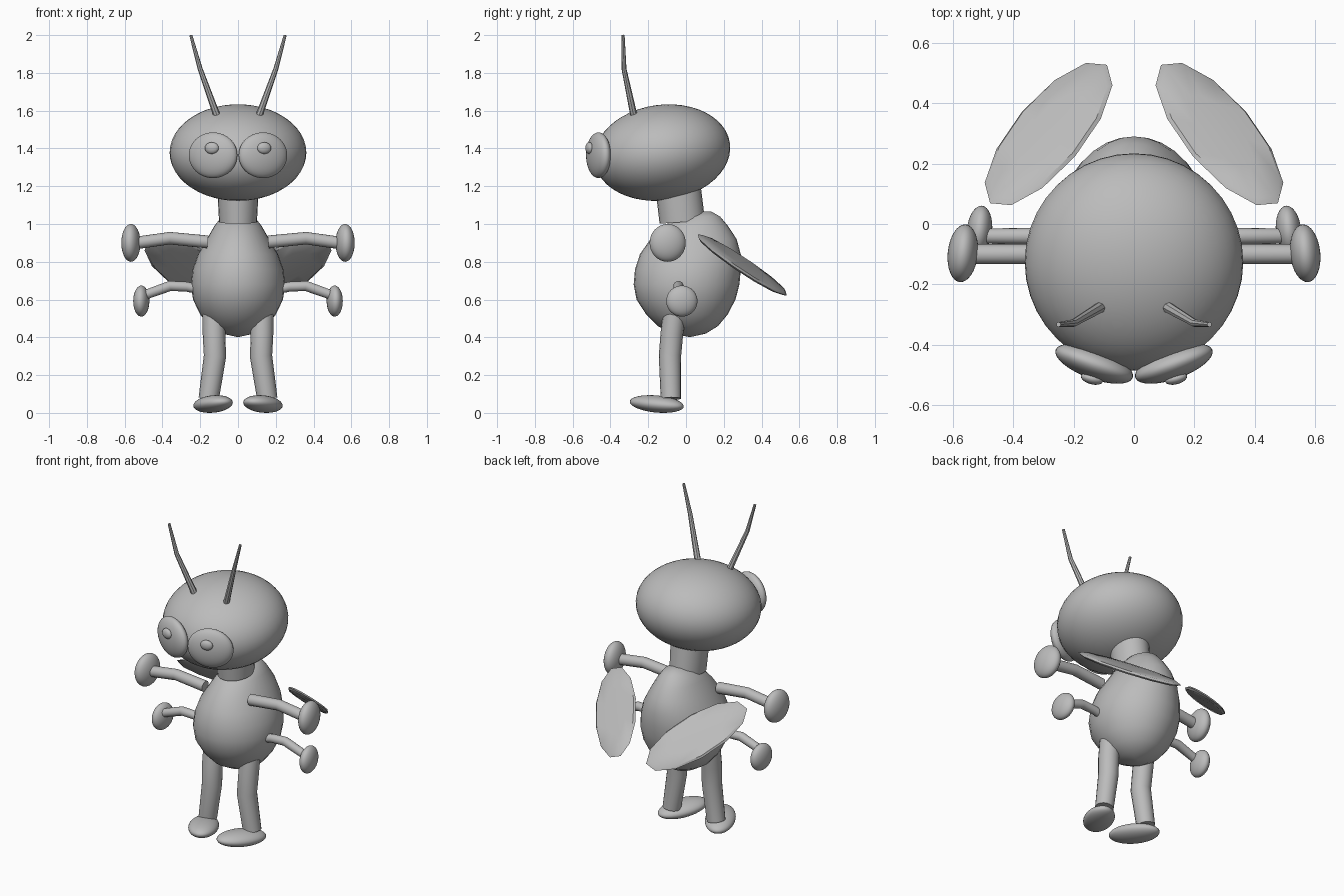
import bpy, math
from mathutils import Vector, Matrix, Euler

if "Cube" in bpy.data.objects:
    bpy.data.objects.remove(bpy.data.objects["Cube"])

GREY = bpy.data.materials.new("plain_grey")
GREY.diffuse_color = (0.5, 0.5, 0.5, 1)
GREY.use_nodes = True
GREY.node_tree.nodes["Principled BSDF"].inputs["Base Color"].default_value = GREY.diffuse_color


def finish(name, verts, faces, angle=40):
    me = bpy.data.meshes.new(name)
    me.from_pydata([tuple(v) for v in verts], [], faces)
    me.materials.append(GREY)
    ob = bpy.data.objects.new(name, me)
    bpy.context.collection.objects.link(ob)
    bpy.ops.object.select_all(action='DESELECT')
    ob.select_set(True)
    bpy.context.view_layer.objects.active = ob
    bpy.ops.object.mode_set(mode='EDIT')
    bpy.ops.mesh.select_all(action='SELECT')
    bpy.ops.mesh.normals_make_consistent(inside=False)
    bpy.ops.object.mode_set(mode='OBJECT')
    bpy.ops.object.shade_smooth_by_angle(angle=math.radians(angle))
    return ob


def loft(name, rings, angle=40):
    """Join equal rings of points into a closed skin with capped ends."""
    n = len(rings[0])
    verts = [p for ring in rings for p in ring]
    faces = [(k * n + i, k * n + (i + 1) % n, (k + 1) * n + (i + 1) % n, (k + 1) * n + i)
             for k in range(len(rings) - 1) for i in range(n)]
    faces += [tuple(range(n)), tuple(range(len(verts) - n, len(verts)))]
    return finish(name, verts, faces, angle)


def circle(n):
    return [(math.cos(2 * math.pi * i / n), math.sin(2 * math.pi * i / n)) for i in range(n)]


def ellipsoid(name, centre, radii, rot=(0, 0, 0), seg=32, rows=20):
    bpy.ops.mesh.primitive_uv_sphere_add(segments=seg, ring_count=rows, radius=1)
    ob = bpy.context.object
    ob.name = name
    turn = Euler([math.radians(a) for a in rot]).to_matrix().to_4x4()
    ob.data.transform(Matrix.Translation(centre) @ turn @ Matrix.Diagonal((*radii, 1)))
    ob.data.materials.append(GREY)
    bpy.ops.object.shade_smooth_by_angle(angle=math.radians(60))


def tube(name, path, radii, n=16):
    """Tapered limb along a short path."""
    pts = [Vector(p) for p in path]
    rings = []
    for k, p in enumerate(pts):
        d = (pts[min(k + 1, len(pts) - 1)] - pts[max(k - 1, 0)]).normalized()
        a = d.cross(Vector((0, 1, 0))).normalized()
        b = d.cross(a)
        rings.append([p + (a * c + b * s) * radii[k] for c, s in circle(n)])
    loft(name, rings)


# Pear-shaped body: height, half width, y centre, half depth
profile = [(.403, .01, .02, .01), (.42, .085, .015, .09), (.46, .15, .01, .16),
           (.52, .2, .005, .215), (.6, .238, 0, .262), (.68, .25, .003, .28),
           (.76, .24, .01, .28), (.84, .212, .023, .267), (.92, .165, .04, .228),
           (.99, .125, .05, .172), (1.04, .085, .075, .105), (1.065, .03, .095, .04)]
loft("body", [[(rx * c, cy + ry * s, z) for c, s in circle(32)]
              for z, rx, cy, ry in profile], 60)

# Neck and head
loft("neck", [[(rx * c, cy + .12 * s, z + .07 * (s * .12)) for c, s in circle(24)]
              for z, rx, cy in [(1.01, .1, -.02), (1.08, .104, -.028), (1.22, .11, -.045)]])
ellipsoid("head", (0, -.126, 1.378), (.362, .362, .253), (8, 0, 0), 40, 24)

for s, side in ((-1, "left"), (1, "right")):
    # Eyes and pupils
    ellipsoid(side + "_eye", (s * .132, -.463, 1.364), (.136, .05, .121), (0, 0, s * 20))
    ellipsoid(side + "_pupil", (s * .139, -.512, 1.402), (.038, .019, .031), (0, 0, s * 15), 16, 10)

    # Bent antennae
    tube(side + "_antenna", [(s * .11, -.275, 1.57), (s * .2, -.328, 1.82), (s * .25, -.333, 2.0)],
         [.019, .013, .008], 8)

    # Upper and lower arms with flattened hands
    tube(side + "_upper_arm", [(s * .16, -.1, .905), (s * .36, -.1, .925), (s * .56, -.1, .897)],
         [.034, .033, .033])
    ellipsoid(side + "_upper_hand", (s * .567, -.097, .9), (.05, .096, .1), (0, 0, s * 6))
    tube(side + "_lower_arm", [(s * .2, -.04, .652), (s * .27, -.04, .668), (s * .36, -.04, .672),
                               (s * .5, -.04, .622)], [.024, .026, .027, .025])
    ellipsoid(side + "_lower_hand", (s * .512, -.022, .592), (.042, .083, .082), (0, 0, s * 6))

    # Legs and inward-turned feet
    tube(side + "_leg", [(s * .128, -.06, .53), (s * .127, -.075, .42), (s * .122, -.085, .3),
                         (s * .155, -.08, .075)], [.06, .06, .059, .054])
    ellipsoid(side + "_foot", (s * .132, -.155, .047), (.087, .155, .045), (-5, 0, -s * 27))

    # Leaf-shaped wings, sloping back and outwards
    u = Vector((s * .645, -.764, .46))
    v = Vector((s * .764, .645, -.75))
    w = u.cross(v).normalized()
    mid = Vector((s * .283, .298, .783))
    loft(side + "_wing", [[mid + u * (.3 * k * c) + v * (.115 * k * t) + w * h for c, t in circle(12)]
                          for k, h in ((.5, -.015), (.93, -.01), (1, 0), (.93, .01), (.5, .015))], 35)
